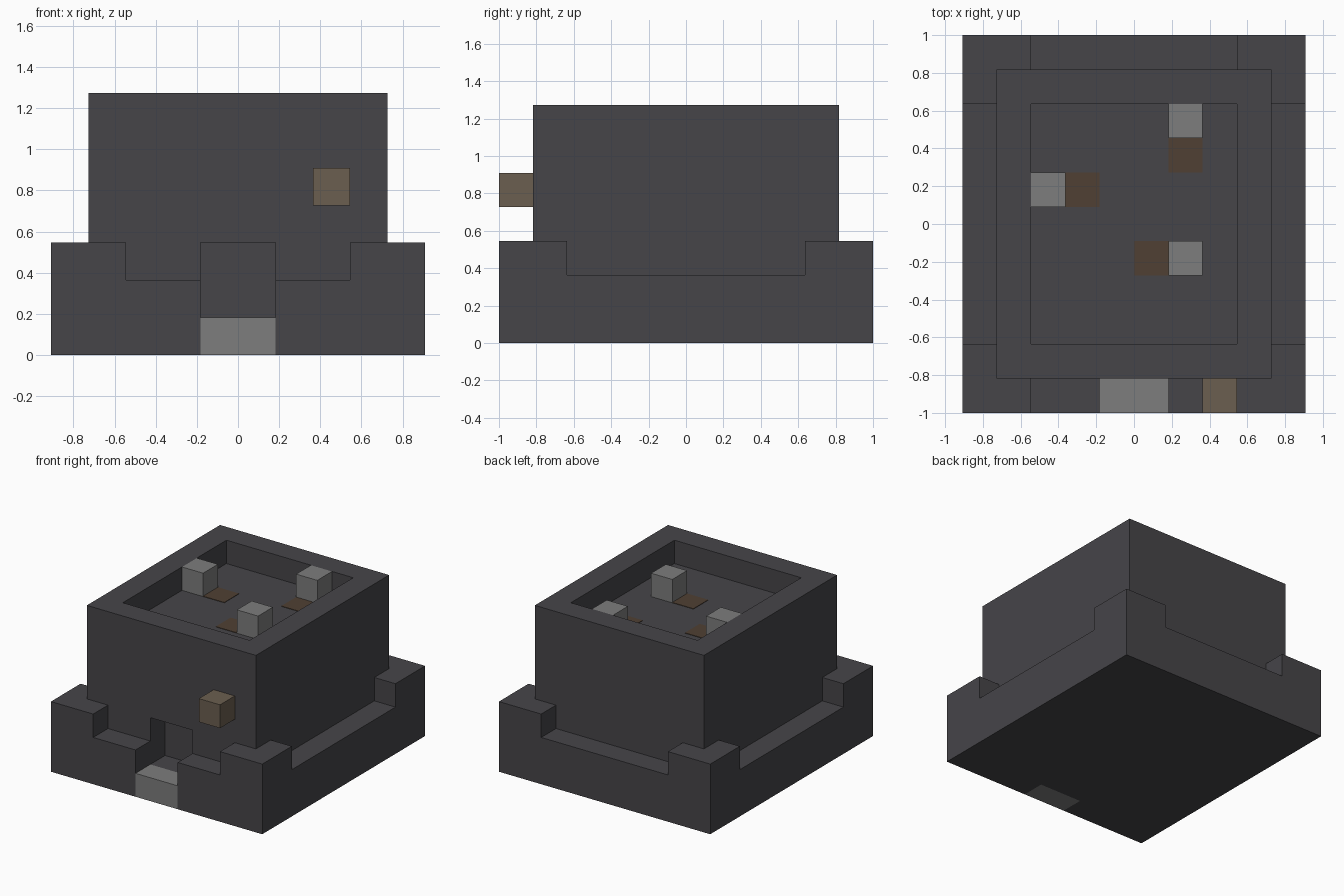
import bpy
from mathutils import Vector

U = 2 / 11  # one building block

old = bpy.data.objects.get("Cube")
if old:
    bpy.data.objects.remove(old, do_unlink=True)


def make_material(name, rgb):
    mat = bpy.data.materials.new(name)
    mat.use_nodes = True
    mat.diffuse_color = (*rgb, 1)
    mat.node_tree.nodes["Principled BSDF"].inputs["Base Color"].default_value = (*rgb, 1)
    return mat


dark_stone = make_material("dark stone", (0.061, 0.059, 0.066))
grey_stone = make_material("grey stone", (0.205, 0.205, 0.205))
tan_wood = make_material("tan wood", (0.147, 0.114, 0.08))
brown_wood = make_material("brown wood", (0.08, 0.051, 0.033))


def box(name, low, high, mat):
    """Box between two corners, measured in blocks."""
    low, high = Vector(low) * U, Vector(high) * U
    bpy.ops.mesh.primitive_cube_add(size=1)
    ob = bpy.context.object
    ob.name = ob.data.name = name
    size, centre = high - low, (low + high) / 2
    for v in ob.data.vertices:
        v.co = v.co * size + centre
    ob.data.materials.append(mat)
    return ob


def combine(target, operation, low, high):
    """Join a box to the target or cut it out, then drop the helper."""
    tool = box("helper", low, high, dark_stone)
    tool.hide_render = True
    mod = target.modifiers.new("shape", 'BOOLEAN')
    mod.operation, mod.object, mod.solver = operation, tool, 'EXACT'
    bpy.context.view_layer.objects.active = target
    bpy.ops.object.modifier_apply(modifier=mod.name)
    bpy.data.objects.remove(tool, do_unlink=True)


# Outer wall with raised corners, and the keep standing inside it
fort = box("fort_walls", (-5, -5.5, 0), (5, 5.5, 3), dark_stone)
combine(fort, 'DIFFERENCE', (-3, -7, 2), (3, 7, 4))
combine(fort, 'DIFFERENCE', (-7, -3.5, 2), (7, 3.5, 4))
combine(fort, 'UNION', (-4, -4.5, 1), (4, 4.5, 7))

# Sunken roof, doorway and gate gap
combine(fort, 'DIFFERENCE', (-3, -3.5, 6), (3, 3.5, 8))
combine(fort, 'DIFFERENCE', (-1, -7, 1), (1, -3.5, 3))
combine(fort, 'DIFFERENCE', (-1, -7, -1), (1, -4.5, 1.5))

# Gate step and the wooden block on the front
box("gate_step", (-1, -5.5, 0), (1, -4.5, 1), grey_stone)
box("front_wood_block", (2, -5.5, 4), (3, -4.5, 5), tan_wood)

# Roof blocks, each with a wooden floor panel beside it
roof_sets = [((-3, 0.5), (1, 0)), ((1, 2.5), (0, -1)), ((1, -1.5), (-1, 0))]
for i, ((x, y), (dx, dy)) in enumerate(roof_sets, 1):
    box(f"roof_block_{i}", (x, y, 6), (x + 1, y + 1, 7), grey_stone)
    x, y = x + dx, y + dy
    box(f"floor_panel_{i}", (x, y, 5.99), (x + 1, y + 1, 6.02), brown_wood)
